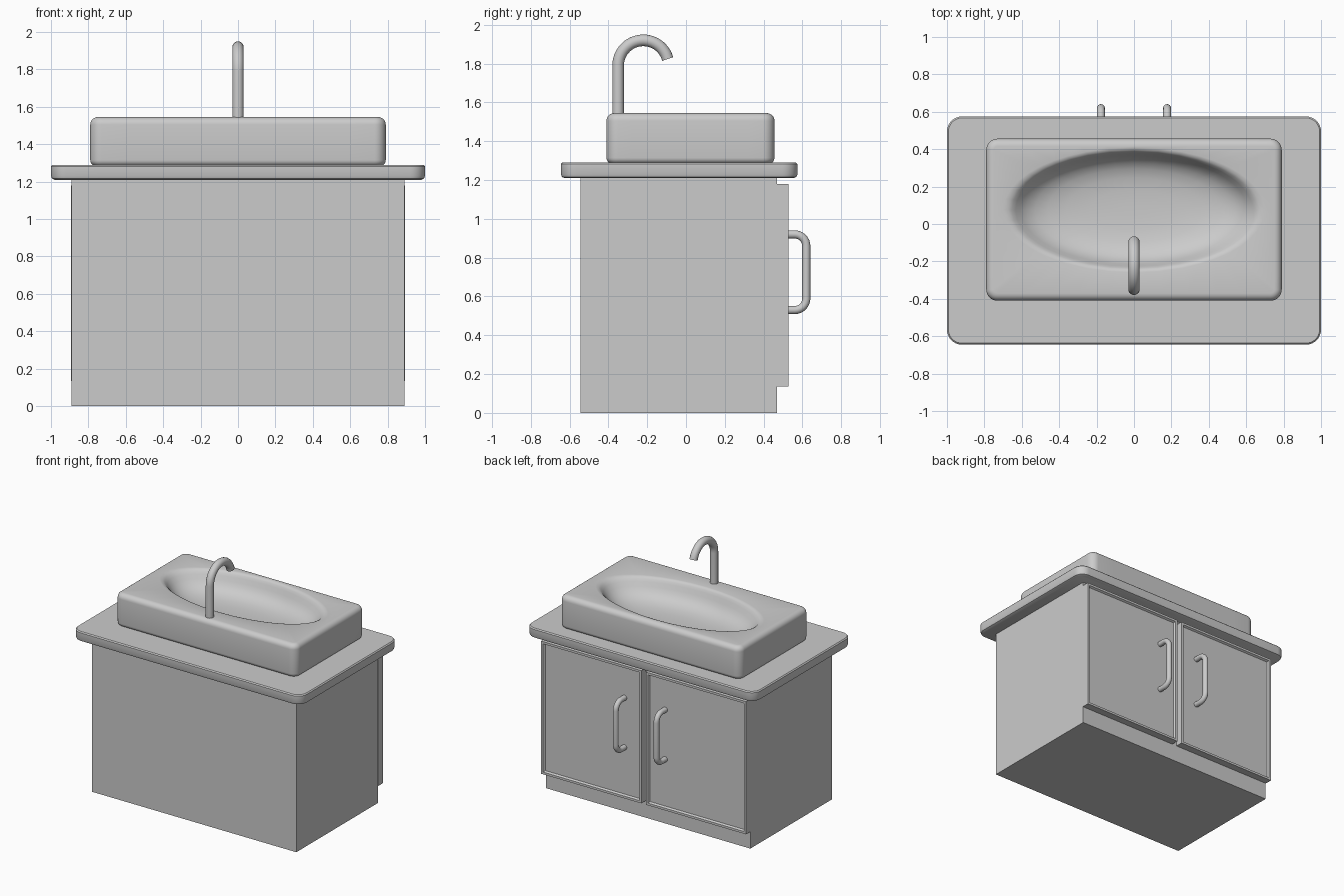
import bpy, bmesh
from math import sin, cos, pi, atan2, radians

if "Cube" in bpy.data.objects:
    bpy.data.objects.remove(bpy.data.objects["Cube"])


def finish(obj, angle=35):
    bpy.ops.object.select_all(action='DESELECT')
    obj.select_set(True)
    bpy.context.view_layer.objects.active = obj
    if obj.type == 'CURVE':
        bpy.ops.object.convert(target='MESH')
        obj = bpy.context.object
    bpy.ops.object.shade_smooth_by_angle(angle=radians(angle))
    return obj


def mesh_object(name, bm):
    bmesh.ops.recalc_face_normals(bm, faces=bm.faces)
    me = bpy.data.meshes.new(name)
    bm.to_mesh(me)
    bm.free()
    obj = bpy.data.objects.new(name, me)
    bpy.context.collection.objects.link(obj)
    return obj


def rounded_rect(hx, hy, r, cy, seg=8, side=10):
    pts = []
    for k, (sx, sy) in enumerate([(1, 1), (-1, 1), (-1, -1), (1, -1)]):
        arc = [(sx * (hx - r) + r * cos(pi / 2 * (k + i / seg)),
                cy + sy * (hy - r) + r * sin(pi / 2 * (k + i / seg))) for i in range(seg + 1)]
        if pts:
            a, b = pts[-1], arc[0]
            pts += [(a[0] + (b[0] - a[0]) * i / side, a[1] + (b[1] - a[1]) * i / side) for i in range(1, side)]
        pts += arc
    a, b = pts[-1], pts[0]
    return pts + [(a[0] + (b[0] - a[0]) * i / side, a[1] + (b[1] - a[1]) * i / side) for i in range(1, side)]


def loft(name, rings):
    bm = bmesh.new()
    loops = [[bm.verts.new((x, y, z)) for x, y in pts] for pts, z in rings]
    n = len(loops[0])
    for a, b in zip(loops, loops[1:]):
        for i in range(n):
            bm.faces.new((a[i], a[(i + 1) % n], b[(i + 1) % n], b[i]))
    bm.faces.new(loops[0])
    bm.faces.new(loops[-1])
    return mesh_object(name, bm)


def box(name, lo, hi):
    bm = bmesh.new()
    bmesh.ops.create_cube(bm, size=1)
    for v in bm.verts:
        v.co = [(lo[i] + hi[i]) / 2 + v.co[i] * (hi[i] - lo[i]) for i in range(3)]
    return mesh_object(name, bm)


def tube(name, pts, radius):
    cu = bpy.data.curves.new(name, 'CURVE')
    cu.dimensions = '3D'
    cu.bevel_depth = radius
    cu.bevel_resolution = 6
    cu.use_fill_caps = True
    sp = cu.splines.new('POLY')
    sp.points.add(len(pts) - 1)
    for p, co in zip(sp.points, pts):
        p.co = (*co, 1)
    obj = bpy.data.objects.new(name, cu)
    bpy.context.collection.objects.link(obj)
    return finish(obj, 50)


def arc(x, cy, cz, r, a0, a1, n):
    return [(x, cy + r * cos(radians(a0 + (a1 - a0) * i / n)),
             cz + r * sin(radians(a0 + (a1 - a0) * i / n))) for i in range(n + 1)]


# Cabinet body
box("cabinet", (-0.89, -0.545, 0), (0.89, 0.47, 1.215))

# Doors with recessed panels, and handles
for s, side in ((-1, "left"), (1, "right")):
    xs = sorted((s * 0.02, s * 0.893))
    door = box(side + "_door", (xs[0], 0.465, 0.135), (xs[1], 0.528, 1.18))
    bm = bmesh.new()
    bm.from_mesh(door.data)
    bm.normal_update()
    front = [f for f in bm.faces if f.normal.y > 0.9]
    bmesh.ops.inset_region(bm, faces=front, thickness=0.025)
    bmesh.ops.inset_region(bm, faces=front, thickness=0.012, depth=-0.015)
    bm.to_mesh(door.data)
    bm.free()
    x = s * 0.177
    path = [(x, 0.51, 0.92)] + arc(x, 0.56, 0.86, 0.06, 90, 0, 8)
    path += arc(x, 0.56, 0.59, 0.06, 0, -90, 8) + [(x, 0.51, 0.53)]
    tube(side + "_handle", path, 0.021)

# Countertop with rounded corners
finish(loft("countertop", [(rounded_rect(1 - d, 0.61 - d, 0.08 - d, -0.035), z) for d, z in (
    (0.02, 1.21), (0.006, 1.216), (0, 1.23), (0, 1.282), (0.008, 1.29))]))

# Basin: rounded outer shell, then oval bowl
HX, HY, CY, R = 0.79, 0.433, 0.023, 0.06
rings = []
for i in range(6):
    a = pi / 2 * i / 5
    d = 0.03 * (1 - sin(a))
    rings.append((rounded_rect(HX - d, HY - d, R - d, CY), 1.285 + 0.03 * (1 - cos(a))))
for i in range(7):
    a = pi / 2 * i / 6
    d = 0.04 * (1 - cos(a))
    rings.append((rounded_rect(HX - d, HY - d, R - d, CY), 1.505 + 0.04 * sin(a)))
angles = [atan2((y - CY) / HY, x / HX) for x, y in rings[0][0]]
for s, z in ((1.06, 1.545), (1.02, 1.541), (0.99, 1.53), (0.96, 1.512), (0.92, 1.482), (0.87, 1.453),
             (0.8, 1.427), (0.7, 1.406), (0.55, 1.39), (0.35, 1.381), (0.12, 1.378)):
    rings.append(([(0.66 * s * cos(t), 0.075 + 0.315 * s * sin(t)) for t in angles], z))
finish(loft("basin", rings), 60)

# Gooseneck faucet
tube("faucet", [(0, -0.35, 1.5)] + arc(0, -0.22, 1.79, 0.13, 180, 15, 24), 0.03)
